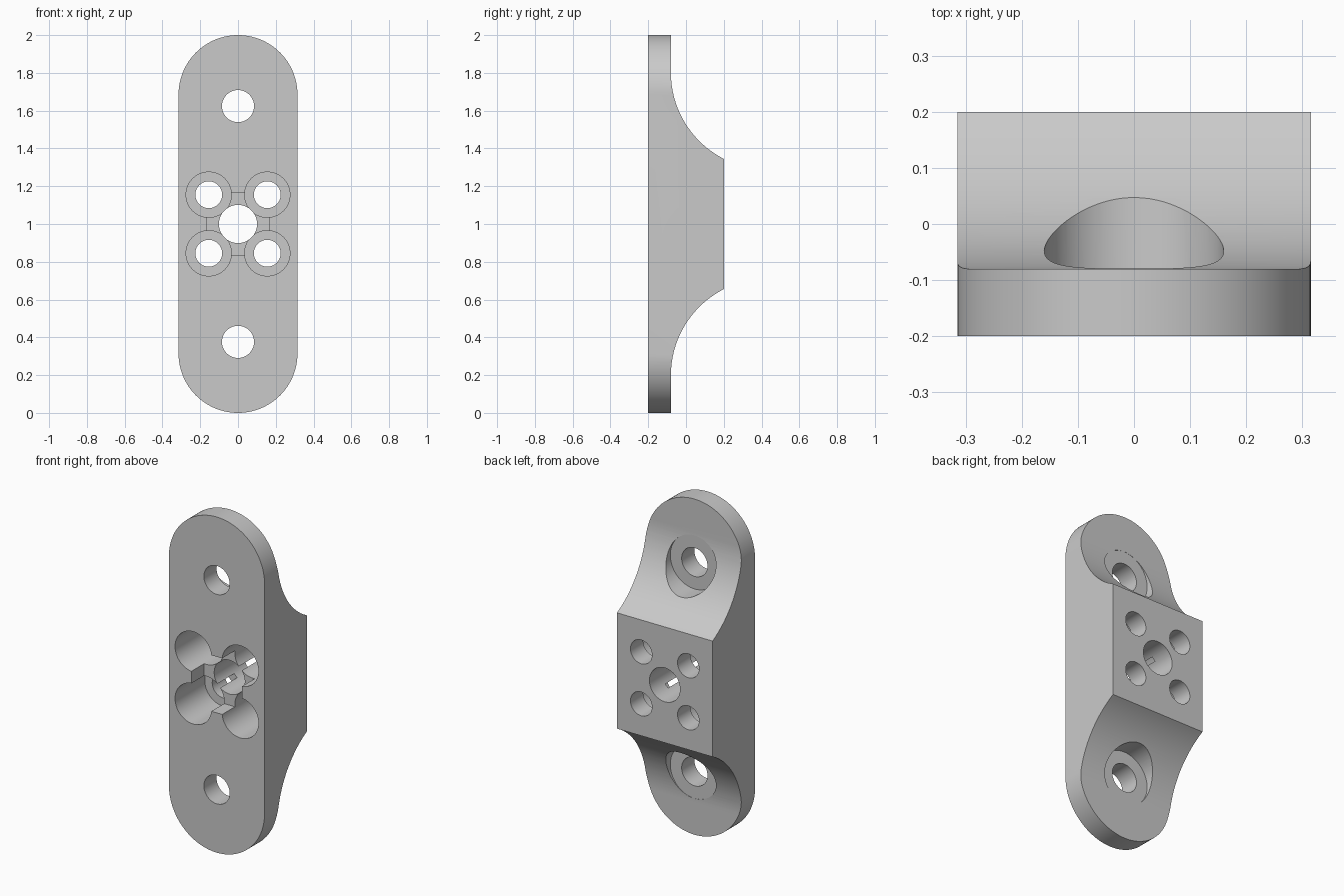
import bpy
import bmesh
from math import cos, sin, pi, atan2, radians

if "Cube" in bpy.data.objects:
    bpy.data.objects.remove(bpy.data.objects["Cube"], do_unlink=True)

HALF_W = 0.315          # half width of the plate
MID = 1.0               # height of the centre
FRONT, BACK = -0.2, 0.2
PLATE_BACK = -0.08      # rear face of the thin ends
FLOOR = 0.08            # bottom of the screw recesses

grey = bpy.data.materials.new("plain_grey")
grey.use_nodes = True
grey.diffuse_color = (0.59, 0.59, 0.59, 1)
grey.node_tree.nodes["Principled BSDF"].inputs["Base Color"].default_value = (0.59, 0.59, 0.59, 1)


def prism(name, start, sweep):
    """Extrude a closed outline of points along the sweep vector."""
    bm = bmesh.new()
    face = bm.faces.new([bm.verts.new(p) for p in start])
    # keep the starting cap so the solid is closed
    moved = bmesh.ops.extrude_face_region(bm, geom=[face], use_keep_orig=True)["geom"]
    bmesh.ops.translate(bm, vec=sweep, verts=[g for g in moved if isinstance(g, bmesh.types.BMVert)])
    bmesh.ops.recalc_face_normals(bm, faces=bm.faces)
    mesh = bpy.data.meshes.new(name)
    bm.to_mesh(mesh)
    bm.free()
    mesh.materials.append(grey)
    obj = bpy.data.objects.new(name, mesh)
    bpy.context.collection.objects.link(obj)
    return obj


def arc(cx, cy, r, a0, a1, n):
    return [(cx + r * cos(a0 + (a1 - a0) * i / n), cy + r * sin(a0 + (a1 - a0) * i / n))
            for i in range(n + 1)]


def bore(name, x, z, r, y0, y1):
    """Round cutter running along y."""
    ring = arc(x, z, r, 0.02, 2 * pi + 0.02, 80)[:-1]
    return prism(name, [(px, y0, pz) for px, pz in ring], (0, y1 - y0, 0))


def combine(target, tool, operation):
    mod = target.modifiers.new(tool.name, "BOOLEAN")
    mod.operation = operation
    mod.solver = "MANIFOLD"
    mod.object = tool
    bpy.context.view_layer.objects.active = target
    bpy.ops.object.modifier_apply(modifier=mod.name)
    bpy.data.objects.remove(tool, do_unlink=True)


# Side profile: thin ends sweeping in concave arcs up to a thick middle block
rise, run = BACK - PLATE_BACK, 0.457
radius = (rise ** 2 + run ** 2) / (2 * rise)
block_half = 0.345
cy, cz = PLATE_BACK + radius, block_half + run
end_angle = atan2(-run, BACK - cy)
upper = arc(cy, cz, radius, end_angle + 2 * pi, pi, 32)
half = upper + [(PLATE_BACK, 1.1), (FRONT, 1.1)]
profile = half + [(y, -z) for y, z in reversed(half)]
bracket = prism("bracket", [(-0.5, y, MID + z) for y, z in profile], (1, 0, 0))

# Rounded-end front outline
end = MID - HALF_W
outline = arc(0, MID + end, HALF_W, 0, pi, 64) + arc(0, MID - end, HALF_W, pi, 2 * pi, 64)
combine(bracket, prism("outline", [(x, -0.4, z) for x, z in outline], (0, 0.8, 0)), "INTERSECT")

# Mounting holes with spot faces cut into the arcs from behind
for s in (-1, 1):
    z = MID + s * 0.624
    combine(bracket, bore("spot_face", 0, z, 0.16, PLATE_BACK - 0.0005, 0.4), "DIFFERENCE")
    combine(bracket, bore("mount_hole", 0, z, 0.085, -0.4, 0.4), "DIFFERENCE")

# Four screw holes with deep front recesses
for sx in (-1, 1):
    for sz in (-1, 1):
        x, z = sx * 0.155, MID + sz * 0.155
        combine(bracket, bore("recess", x, z, 0.12, -0.4, FLOOR), "DIFFERENCE")
        combine(bracket, bore("screw_hole", x, z, 0.071, -0.4, 0.4), "DIFFERENCE")

# Square front pocket and central through hole, which just breaks into the recesses
p = 0.167
square = [(x, -0.4, MID + z) for x, z in ((-p, -p), (p, -p), (p, p), (-p, p))]
combine(bracket, prism("pocket", square, (0, PLATE_BACK + 0.4, 0)), "DIFFERENCE")
combine(bracket, bore("centre_hole", 0, MID, 0.101, -0.4, 0.4), "DIFFERENCE")

# Smooth the curved walls, keep the edges crisp
bpy.ops.object.select_all(action="DESELECT")
bracket.select_set(True)
bpy.context.view_layer.objects.active = bracket
bpy.ops.object.shade_smooth_by_angle(angle=radians(25))
